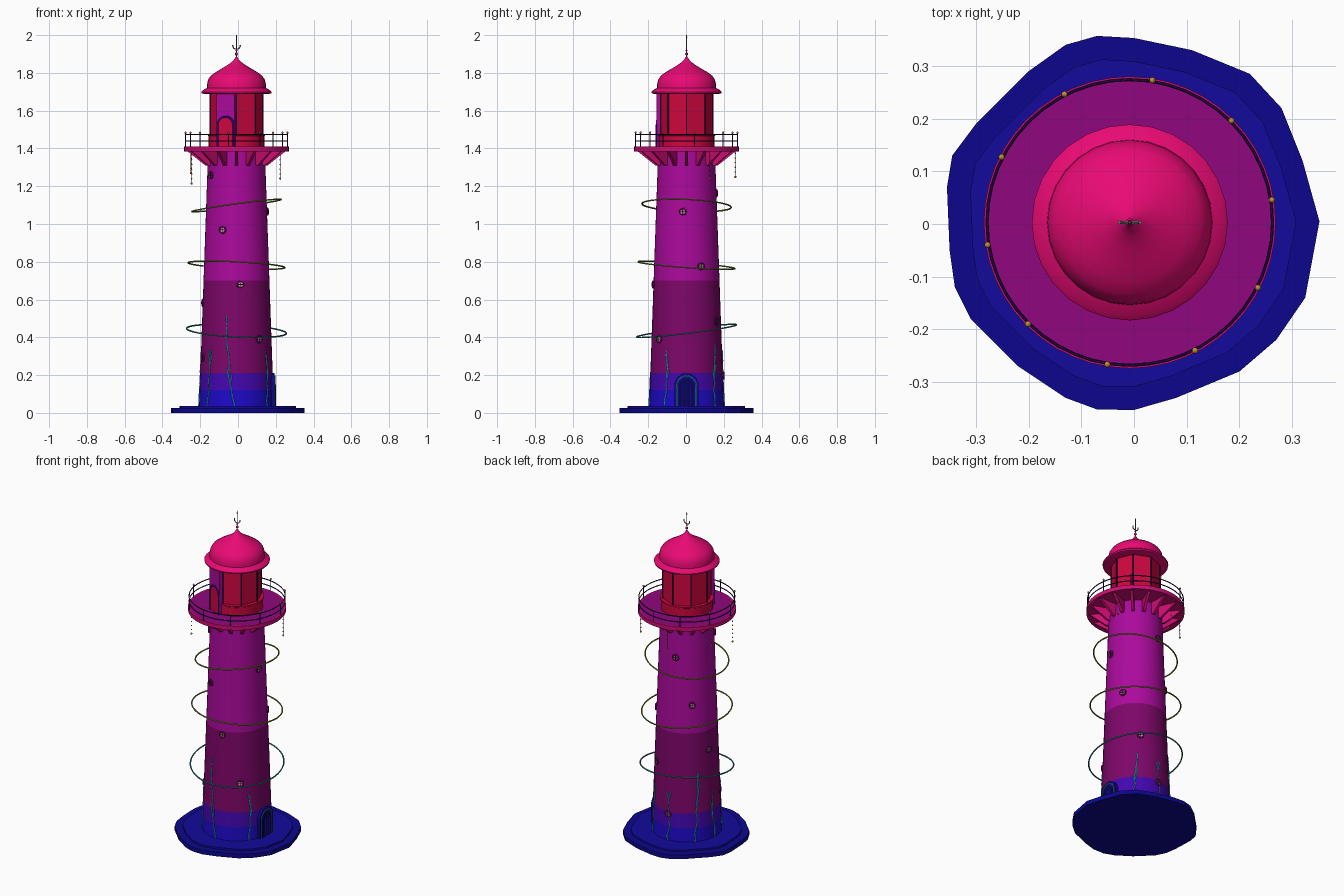
import bpy, bmesh, math, random
from math import sin, cos, pi, radians
from mathutils import Matrix, Vector

if "Cube" in bpy.data.objects:
    bpy.data.objects.remove(bpy.data.objects["Cube"])

random.seed(4)
CX, CY = -0.008, 0.003          # tower axis


def mat(rgb):
    name = "colour_%02x%02x%02x" % rgb
    m = bpy.data.materials.get(name) or bpy.data.materials.new(name)
    m.diffuse_color = [(c / 255) ** 2.2 for c in rgb] + [1]
    m.use_nodes = True
    m.node_tree.nodes["Principled BSDF"].inputs["Base Color"].default_value = m.diffuse_color
    return m


NAVY, BLUE, VIOLET = (20, 15, 140), (35, 18, 200), (70, 15, 175)
PLUM, MAGENTA, PINK = (125, 15, 105), (170, 18, 155), (205, 20, 115)
RED, ROSE, DARK = (205, 15, 65), (232, 18, 115), (45, 15, 75)
CYAN, OLIVE, TEAL, GOLD, PALE = (40, 165, 205), (125, 140, 50), (45, 135, 140), (190, 140, 60), (170, 150, 130)


def finish(name, me, rgb, smooth=True):
    o = bpy.data.objects.new(name, me)
    bpy.context.collection.objects.link(o)
    me.materials.clear()
    me.materials.append(mat(rgb))
    if smooth:
        bpy.ops.object.select_all(action='DESELECT')
        o.select_set(True)
        bpy.context.view_layer.objects.active = o
        bpy.ops.object.shade_smooth_by_angle(angle=radians(32))
    return o


def from_bm(name, bm, rgb, smooth=True):
    bmesh.ops.recalc_face_normals(bm, faces=bm.faces)
    me = bpy.data.meshes.new(name)
    bm.to_mesh(me)
    bm.free()
    return finish(name, me, rgb, smooth)


def pol(a, r, z):
    a = radians(a)
    return Vector((CX + r * cos(a), CY + r * sin(a), z))


def frame(a, r, z):
    """Local x points outward, y sideways, z up."""
    return Matrix.Translation(pol(a, r, z)) @ Matrix.Rotation(radians(a), 4, 'Z')


def revolve(name, profile, rgb, n=48, turn=0):
    bm = bmesh.new()
    rows = [[bm.verts.new(pol(turn + 360 * i / n, r, z)) for i in range(n)] for r, z in profile]
    for p, q in zip(rows, rows[1:]):
        for i in range(n):
            bm.faces.new((p[i], p[(i + 1) % n], q[(i + 1) % n], q[i]))
    bmesh.ops.remove_doubles(bm, verts=bm.verts, dist=1e-5)
    return from_bm(name, bm, rgb)


def wires(name, paths, width, rgb, cyclic=False, taper=False):
    cu = bpy.data.curves.new(name, 'CURVE')
    cu.dimensions, cu.bevel_depth, cu.bevel_resolution = '3D', width, 1
    cu.use_fill_caps = True
    for path in paths:
        s = cu.splines.new('POLY')
        s.points.add(len(path) - 1)
        for i, (pt, p) in enumerate(zip(s.points, path)):
            pt.co = (*p, 1)
            pt.radius = 1 - 0.75 * i / len(path) if taper else 1
        s.use_cyclic_u = cyclic
    tmp = bpy.data.objects.new(name + "_path", cu)
    bpy.context.collection.objects.link(tmp)
    dg = bpy.context.evaluated_depsgraph_get()
    me = bpy.data.meshes.new_from_object(tmp.evaluated_get(dg))
    bpy.data.objects.remove(tmp)
    return finish(name, me, rgb)


def balls(name, spots, rgb):
    bm = bmesh.new()
    for p, r in spots:
        bmesh.ops.create_uvsphere(bm, u_segments=10, v_segments=6, radius=r, matrix=Matrix.Translation(p))
    return from_bm(name, bm, rgb)


def prisms(name, outline, thick, mats, rgb):
    """Flat outline (3D points) pushed along vector thick, repeated for each matrix."""
    bm = bmesh.new()
    for m in mats:
        lo = [bm.verts.new(m @ Vector(p)) for p in outline]
        hi = [bm.verts.new(m @ (Vector(p) + Vector(thick))) for p in outline]
        bm.faces.new(lo)
        bm.faces.new(hi)
        for i in range(len(lo)):
            j = (i + 1) % len(lo)
            bm.faces.new((lo[i], lo[j], hi[j], hi[i]))
    return from_bm(name, bm, rgb, False)


def arch(w, h):
    return [(0, w, 0)] + [(0, w * cos(pi * i / 12), h - w + w * sin(pi * i / 12)) for i in range(13)] + [(0, -w, 0)]


def circle(m, r, n=20):
    return [m @ Vector((0, r * cos(2 * pi * i / n), r * sin(2 * pi * i / n))) for i in range(n)]


def tower_r(z):
    return 0.198 - 0.0352 * (z - 0.03)


# irregular rock base, two slabs
rock = [(.352, .005), (.32, .12), (.28, .22), (.22, .285), (.11, .33), (0, .353), (-.07, .357), (-.13, .34),
        (-.2, .29), (-.3, .19), (-.345, .13), (-.355, .07), (-.35, -.05), (-.34, -.12), (-.31, -.18), (-.22, -.27),
        (-.13, -.33), (-.07, -.352), (0, -.353), (.08, -.33), (.2, -.28), (.27, -.22), (.325, -.14)]
prisms("base_slab", [(x, y, 0) for x, y in rock], (0, 0, .026), [Matrix()], NAVY)
prisms("upper_base_slab", [(x * .875, y * .875, .02) for x, y in rock], (0, 0, .016), [Matrix()], (25, 18, 155))

# tapered tower in colour bands
for nm, z0, z1, c in (("foot", .03, .12, BLUE), ("plinth", .12, .21, VIOLET), ("lower", .21, .70, PLUM),
                      ("upper", .70, 1.39, MAGENTA)):
    revolve("tower_" + nm, [(tower_r(z0), z0), (tower_r(z1), z1)], c)

# gallery deck, brackets and railing
revolve("gallery_rim", [(0, 1.385), (.277, 1.385), (.277, 1.41), (.268, 1.41)], PINK)
revolve("gallery_floor", [(.268, 1.41), (0, 1.41)], (142, 15, 125))
prisms("gallery_brackets", [(.14, -.008, 1.31), (.165, -.008, 1.31), (.262, -.008, 1.387), (.14, -.008, 1.387)],
       (0, .016, 0), [frame(22.5 * k, 0, 0) for k in range(16)], PINK)
wires("gallery_rails", [[pol(i * 7.5, .271, z) for i in range(48)] for z in (1.44, 1.474)], .003, DARK, True)
posts = [9 + 36 * k for k in range(10)]
wires("gallery_posts", [[pol(a, .273, 1.4), pol(a, .273, 1.48)] for a in posts], .003, DARK)
balls("post_knobs", [(pol(a, .273, 1.484), .006) for a in posts], GOLD)

# hanging bead chains
chains = [(28, 1.24), (100, 1.25), (157, 1.27), (205, 1.215)]
wires("chain_threads", [[pol(a, .262, 1.39), pol(a, .262, z)] for a, z in chains], .001, DARK)
balls("chain_beads", [(pol(a, .262, z + .025 * i), .006 if i == 0 else .004)
                      for a, z in chains for i in range(int((1.385 - z) / .025) + 1)], GOLD)

# lantern room
revolve("lantern_wall", [(.147, 1.405), (.147, 1.465), (.152, 1.468), (.152, 1.475), (.13, 1.475)], RED)
revolve("lantern_glass", [(.138, 1.47), (.138, 1.70)], RED, 8)
wires("lantern_mullions", [[pol(45 * k, .138, 1.47), pol(45 * k, .138, 1.695)] for k in range(8)], .004, DARK)
door = frame(-112.5, 0, 0)
prisms("lantern_door_panel", [(.115, -.051, 1.41), (.151, -.051, 1.41), (.151, -.051, 1.69), (.115, -.051, 1.69)],
       (0, .102, 0), [door], MAGENTA)
D = frame(-112.5, .148, 1.41)
prisms("lantern_door", arch(.042, .155), (.006, 0, 0), [D], RED)
wires("lantern_door_frame", [[D @ Vector((.004, y, z)) for _, y, z in arch(.046, .16)]], .006, VIOLET)

# onion dome and finial
revolve("dome_roof", [(0, 1.69), (.17, 1.688), (.184, 1.692), (.186, 1.70), (.178, 1.708), (.157, 1.72), (.156, 1.74),
                      (.15, 1.765), (.136, 1.785), (.112, 1.803), (.08, 1.822), (.05, 1.84), (.026, 1.857),
                      (.012, 1.872), (.005, 1.885), (0, 1.887)], ROSE, 28)
wires("finial_rod", [[pol(0, 0, 1.88), pol(0, 0, 1.985)], [pol(0, 0, 1.985), pol(0, 0, 2.0)]], .0022, (110, 105, 120))
balls("finial_balls", [(pol(0, 0, 1.9), .008), (pol(0, 0, 1.918), .005), (pol(0, 0, 1.987), .004)], PINK)
wires("finial_crescent", [[(CX + .02 * cos(t), CY, 1.945 + .02 * sin(t))
                           for t in [radians(170 + i * 20) for i in range(11)]]], .003, (130, 125, 135))

# tilted rings floating round the tower
for nm, r, z, sx, sy, c in (("top", .236, 1.098, .136, -.04, OLIVE), ("middle", .256, .782, -.05, -.07, OLIVE),
                            ("bottom", .264, .434, -.05, .122, TEAL)):
    path = []
    for i in range(64):
        p = pol(i * 5.625, r, z)
        p.z += sx * (p.x - CX) + sy * (p.y - CY)
        path.append(p)
    wires(nm + "_ring", [path], .0042, c, True)

# round windows climbing in a spiral
spots = [(-50 + 109 * k, .39 + .0965 * k) for k in range(-2, 10)]
ports = [frame(a, tower_r(z), z) for a, z in spots]
wires("window_frames", [circle(m @ Matrix.Translation((.004, 0, 0)), .017) for m in ports], .005, PLUM, True)
prisms("window_panes", [(-.004, .016 * cos(pi * i / 8), .016 * sin(pi * i / 8)) for i in range(16)],
       (.009, 0, 0), ports, PALE)
wires("window_bars", [[m @ Vector((.006, -y, -z)), m @ Vector((.006, y, z))]
                      for m in ports for y, z in ((.016, 0), (0, .016))], .002, DARK)

# entrance door
prisms("door_surround", arch(.064, .18), (.03, 0, 0), [frame(0, .172, .03)], NAVY)
prisms("door_leaf", arch(.042, .15), (.004, 0, 0), [frame(0, .202, .03)], (15, 10, 85))
E = frame(0, .203, .03)
wires("door_trim", [[E @ Vector((0, y, z)) for _, y, z in arch(.052, .165)]], .004, TEAL)
wires("door_planks", [[E @ Vector((.003, y, 0)), E @ Vector((.003, y, .12))] for y in (-.02, 0, .02)], .002, BLUE)

# glowing branching cracks
cracks = []


def crack(a, z, top, depth):
    path, step = [], .03
    while z < top:
        path.append(pol(a, tower_r(z) + .001, z))
        if depth and len(path) > 4 and random.random() < .45:
            crack(a, z, min(top, z + random.uniform(.06, .13)), 0)
        a += random.uniform(-3.2, 3.2) if depth else random.choice((-1, 1)) * random.uniform(.5, 3)
        z += step
    if len(path) > 1:
        cracks.append(path)


for ang, top in ((-93, .52), (-35, .36), (49, .37), (92, .36), (138, .48), (178, .36), (218, .36)):
    crack(ang, .035, top, 1)
wires("glowing_cracks", cracks, .0045, CYAN, taper=True)
